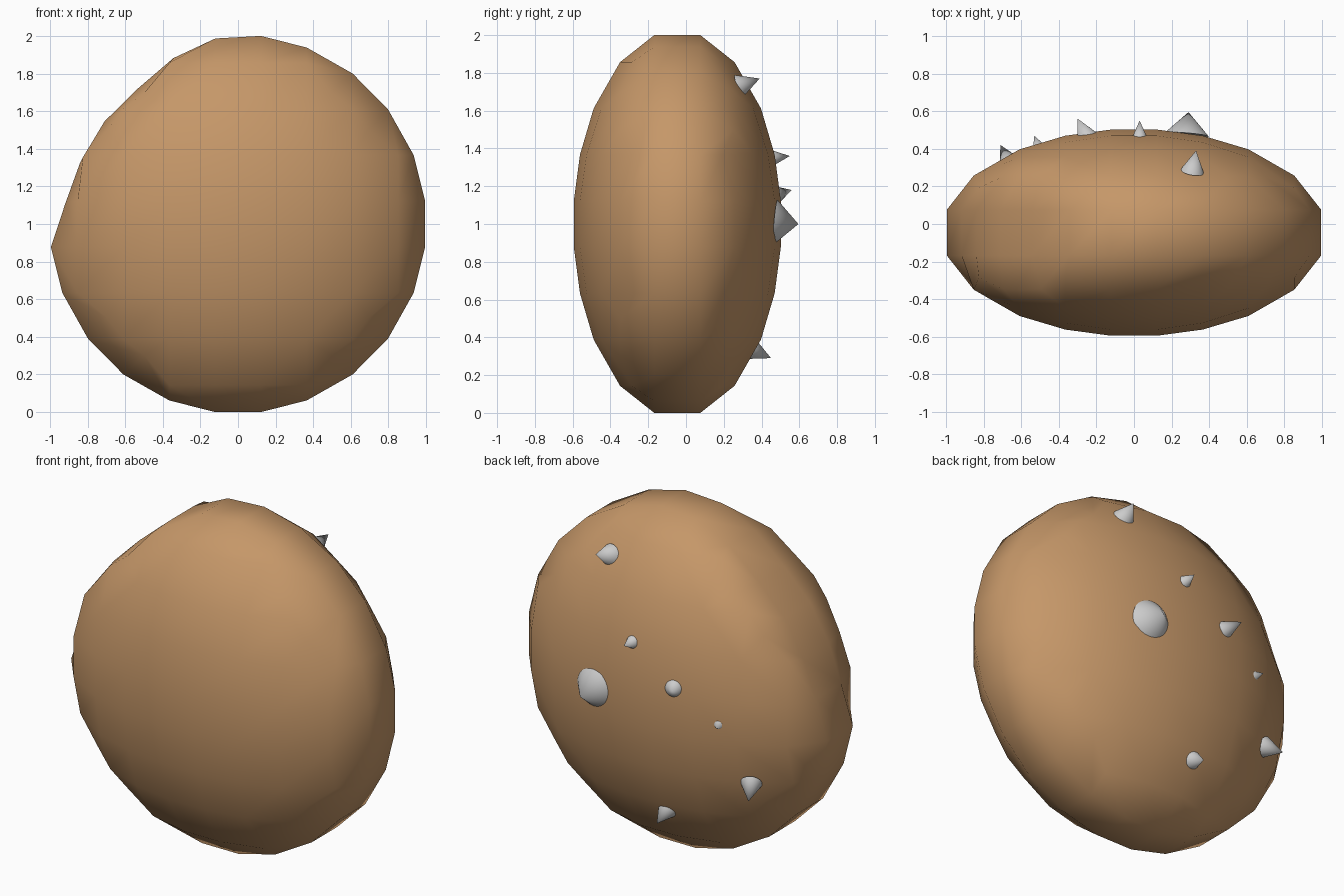
import bpy, bmesh, math
from mathutils import Vector

if "Cube" in bpy.data.objects:
    bpy.data.objects.remove(bpy.data.objects["Cube"])

H = 0.244                       # cell size of the coarse body grid
AXES = Vector((1.0, 0.54, 1.0))  # half sizes of the body


def inside(i, j, k):
    p = Vector((i, j, k)) * H
    return sum((p[n] / AXES[n]) ** 2 for n in range(3)) < 1


def cell_point(c):
    # cell centre moved along its steepest axis onto the ball surface
    p = Vector([(n + 0.5) * H for n in c])
    order = sorted(range(3), key=lambda n: -abs(p[n]) / AXES[n] ** 2)
    n = order[0]
    rest = 1.06 - sum((p[m] / AXES[m]) ** 2 for m in order[1:])
    if rest > 0.02:
        p[n] = math.copysign(AXES[n] * math.sqrt(rest), p[n])
    else:
        p *= 1.02 / math.sqrt(sum((p[m] / AXES[m]) ** 2 for m in range(3)))
    return p


def flattened(p):
    # upper left rim is cut back
    r = math.hypot(p.x, p.z)
    a = math.degrees(math.atan2(p.z, p.x)) % 360
    if 92 < a < 180:
        cut = 0.115 * min(1, (a - 92) / 35) - max(0, a - 155) * 0.0016
        k = min(1, (1.01 - cut) / r)
        p.x *= k
        p.z *= k


# Body: rounded quad ball, one quad per crossed grid edge
bm = bmesh.new()
cells = {}


def vert(c):
    if c not in cells:
        cells[c] = bm.verts.new(cell_point(c))
    return cells[c]


R = range(-6, 7)
for g in [(i, j, k) for i in R for j in R for k in R]:
    for n in range(3):
        q = list(g)
        q[n] += 1
        if inside(*g) != inside(*q):
            loop = []
            for da, db in ((0, 0), (-1, 0), (-1, -1), (0, -1)):
                c = list(g)
                c[(n + 1) % 3] += da
                c[(n + 2) % 3] += db
                loop.append(vert(tuple(c)))
            bm.faces.new(loop)
bmesh.ops.remove_doubles(bm, verts=bm.verts, dist=0.03)
size = Vector((0.995, 0.548, 1.0))
ext = [max(abs(v.co[n]) for v in bm.verts) for n in range(3)]
for v in bm.verts:
    for n in range(3):
        v.co[n] *= size[n] / ext[n]
    flattened(v.co)
    v.co += Vector((0, -0.046, 1.0))
bmesh.ops.recalc_face_normals(bm, faces=bm.faces)
for f in bm.faces:
    f.smooth = True
mesh = bpy.data.meshes.new("body")
bm.to_mesh(mesh)
bm.free()
body = bpy.data.objects.new("body", mesh)
bpy.context.collection.objects.link(body)
skin = bpy.data.materials.new("brown_skin")
skin.diffuse_color = (0.56, 0.31, 0.14, 1)
skin.use_nodes = True
skin.node_tree.nodes["Principled BSDF"].inputs["Base Color"].default_value = skin.diffuse_color
mesh.materials.append(skin)


# Spikes on the back: base centre, tip, radius
def spike(name, base, tip, radius):
    base, tip = Vector(base), Vector(tip)
    d = tip - base
    bpy.ops.mesh.primitive_cone_add(vertices=32, radius1=radius, radius2=0,
                                    depth=d.length, location=(base + tip) / 2)
    ob = bpy.context.object
    ob.name = name
    ob.rotation_euler = d.to_track_quat('Z', 'Y').to_euler()
    bpy.ops.object.shade_smooth_by_angle(angle=math.radians(40))


spikes = [
    ((0.31, 0.28, 1.73), (0.33, 0.39, 1.77), 0.062),
    ((0.03, 0.46, 1.35), (0.03, 0.55, 1.36), 0.04),
    ((0.28, 0.475, 1.01), (0.29, 0.595, 1.00), 0.118),
    ((-0.25, 0.46, 1.15), (-0.30, 0.56, 1.18), 0.057),
    ((-0.50, 0.39, 0.98), (-0.53, 0.47, 0.98), 0.042),
    ((-0.66, 0.32, 0.63), (-0.71, 0.42, 0.57), 0.06),
    ((-0.12, 0.34, 0.34), (-0.12, 0.45, 0.29), 0.06),
    ((-0.485, 0.35, 1.45), (-0.43, 0.25, 1.40), 0.063),  # sunken one, base outward
]
for n, (b, t, r) in enumerate(spikes, 1):
    spike(f"spike_{n}", b, t, r)
